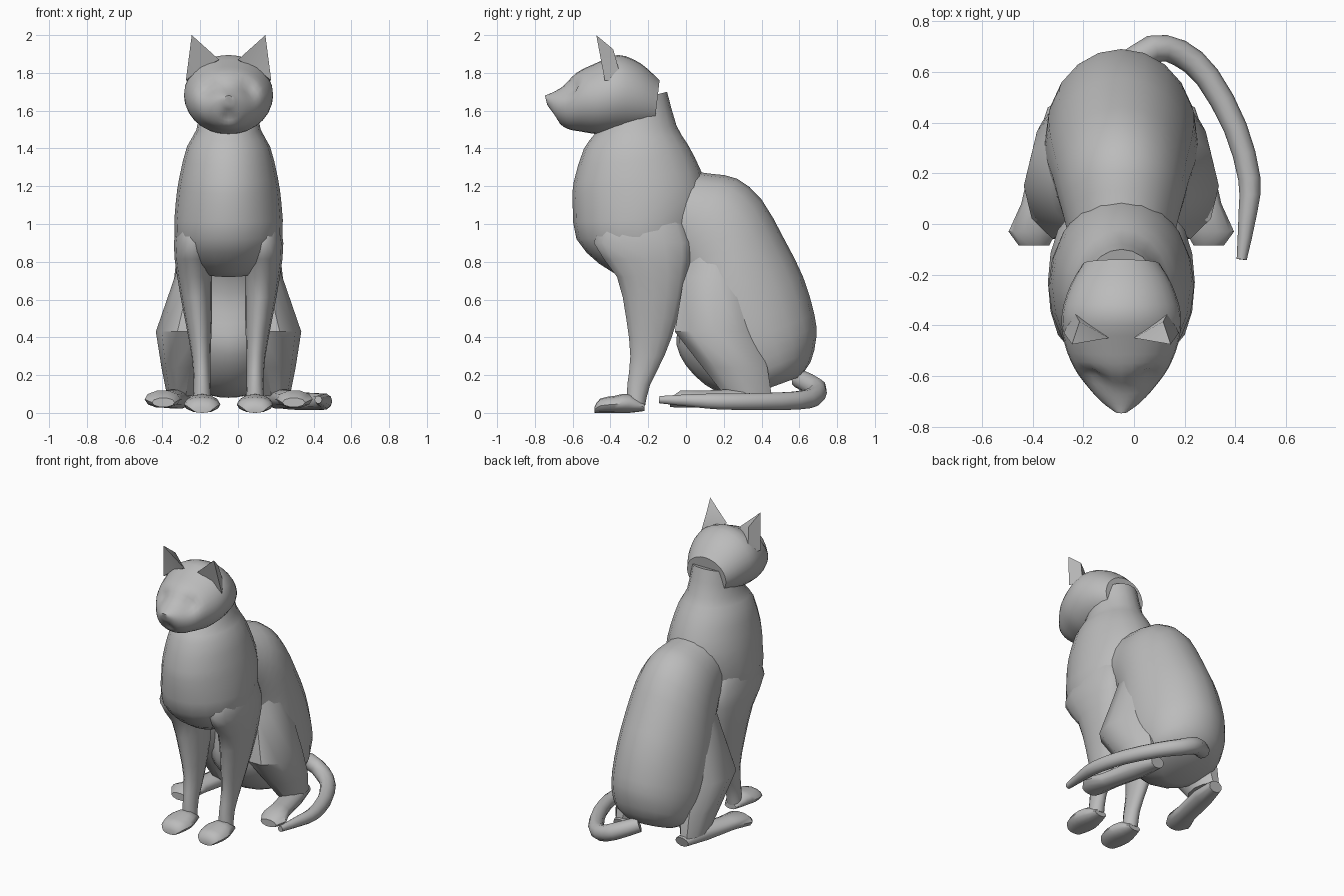
import bpy, bmesh, math
from mathutils import Vector

cube = bpy.data.objects.get("Cube")
if cube:
    bpy.data.objects.remove(cube, do_unlink=True)

CX = -0.05  # body centre line
grey = bpy.data.materials.new("plain grey")
grey.use_nodes = True
grey.diffuse_color = (0.5, 0.5, 0.5, 1)
grey.node_tree.nodes["Principled BSDF"].inputs["Base Color"].default_value = (0.5, 0.5, 0.5, 1)


def finish(name, bm, mirror=False, offset=CX, angle=50):
    bmesh.ops.recalc_face_normals(bm, faces=bm.faces)
    mesh = bpy.data.meshes.new(name)
    bm.to_mesh(mesh)
    bm.free()
    mesh.materials.append(grey)
    obj = bpy.data.objects.new(name, mesh)
    obj.location.x = offset
    bpy.context.collection.objects.link(obj)
    if mirror:
        obj.modifiers.new("Mirror", 'MIRROR').use_mirror_merge = False
    bpy.ops.object.select_all(action='DESELECT')
    obj.select_set(True)
    bpy.context.view_layer.objects.active = obj
    bpy.ops.object.shade_smooth_by_angle(angle=math.radians(angle))
    return obj


def spline(p0, p1, p2, p3, t):
    return 0.5 * (2 * p1 + (p2 - p0) * t + (2 * p0 - 5 * p1 + 4 * p2 - p3) * t * t
                  + (3 * p1 - p0 - 3 * p2 + p3) * t ** 3)


def loft(rings, sides=16, steps=2):
    """Skin elliptical rings given as (centre, half axis, half axis)."""
    last = len(rings) - 1
    dense = []
    for i in range(last):
        quad = [rings[min(max(i + k, 0), last)] for k in (-1, 0, 1, 2)]
        for s in range(steps):
            dense.append([spline(*(q[c] for q in quad), s / steps) for c in range(3)])
    dense.append(rings[-1])
    bm = bmesh.new()
    loops = []
    for c, u, v in dense:
        turns = [math.tau * k / sides for k in range(sides)]
        loops.append([bm.verts.new(c + u * math.cos(a) + v * math.sin(a)) for a in turns])
    for a, b in zip(loops, loops[1:]):
        for k in range(sides):
            n = (k + 1) % sides
            bm.faces.new((a[k], a[n], b[n], b[k]))
    bm.faces.new(loops[0])
    bm.faces.new(loops[-1])
    return bm


def side_ring(y1, z1, y2, z2, half, x=0):
    """Ring spanning two points of the side profile."""
    a, b = Vector((x, y1, z1)), Vector((x, y2, z2))
    return (a + b) / 2, Vector((half, 0, 0)), (a - b) / 2


def flat_ring(x, y, z, rx, ry):
    return Vector((x, y, z)), Vector((rx, 0, 0)), Vector((0, ry, 0))


# Neck and chest
finish("chest", loft([side_ring(*r) for r in (
    (-0.40, 1.62, -0.10, 1.70, 0.14), (-0.48, 1.48, -0.05, 1.52, 0.17),
    (-0.54, 1.40, 0.01, 1.42, 0.22), (-0.595, 1.22, 0.08, 1.28, 0.26),
    (-0.60, 1.10, 0.12, 1.12, 0.28), (-0.58, 0.92, 0.08, 0.95, 0.285),
    (-0.46, 0.79, 0.04, 0.82, 0.23), (-0.34, 0.72, -0.04, 0.75, 0.12))], 20))

# Back, belly and rump
finish("hindquarters", loft([side_ring(*r) for r in (
    (0.02, 1.28, -0.20, 0.85, 0.20), (0.14, 1.265, -0.10, 0.78, 0.225),
    (0.27, 1.24, -0.05, 0.68, 0.25), (0.40, 1.13, -0.03, 0.58, 0.27),
    (0.52, 0.92, -0.04, 0.47, 0.29), (0.62, 0.72, -0.05, 0.36, 0.30),
    (0.68, 0.52, 0.0, 0.25, 0.30), (0.69, 0.40, 0.10, 0.15, 0.28),
    (0.66, 0.27, 0.20, 0.10, 0.24), (0.60, 0.19, 0.30, 0.08, 0.15))], 20))

# Thighs with a pronounced knee
finish("thigh", loft([flat_ring(*r) for r in (
    (0.15, 0.16, 0.98, 0.06, 0.10), (0.165, 0.16, 0.72, 0.12, 0.18),
    (0.22, 0.15, 0.43, 0.165, 0.22), (0.24, 0.26, 0.24, 0.115, 0.18),
    (0.25, 0.33, 0.09, 0.075, 0.13))], 10, 1), True, angle=40)

# Hind feet splay outward
finish("hind_foot", loft([side_ring(*r) for r in (
    (0.47, 0.10, 0.45, 0.03, 0.05, 0.24), (0.30, 0.13, 0.30, 0.02, 0.075, 0.27),
    (0.08, 0.12, 0.08, 0.025, 0.075, 0.32), (-0.03, 0.12, -0.03, 0.025, 0.095, 0.35),
    (-0.085, 0.08, -0.085, 0.03, 0.06, 0.345))], 10, 1), True)

# Front legs
finish("front_leg", loft([flat_ring(*r) for r in (
    (0.17, -0.22, 1.06, 0.09, 0.19), (0.185, -0.23, 0.9, 0.105, 0.265),
    (0.18, -0.18, 0.72, 0.092, 0.19), (0.16, -0.18, 0.5, 0.072, 0.14),
    (0.145, -0.205, 0.3, 0.05, 0.092), (0.14, -0.25, 0.15, 0.045, 0.062),
    (0.14, -0.265, 0.04, 0.05, 0.05))], 14), True)

# Front paws
finish("front_paw", loft([side_ring(*r, 0.14) for r in (
    (-0.485, 0.03, -0.485, 0.0, 0.05), (-0.455, 0.075, -0.455, 0.0, 0.082),
    (-0.38, 0.09, -0.38, 0.0, 0.097), (-0.30, 0.10, -0.30, 0.0, 0.08),
    (-0.22, 0.05, -0.22, 0.01, 0.045))], 12), True)

# Head with shallow eye sockets and a mouth crease
head = loft([side_ring(*r) for r in (
    (-0.747, 1.68, -0.735, 1.63, 0.025), (-0.71, 1.695, -0.69, 1.55, 0.08),
    (-0.65, 1.73, -0.63, 1.505, 0.135), (-0.58, 1.80, -0.56, 1.49, 0.185),
    (-0.48, 1.85, -0.46, 1.475, 0.225), (-0.36, 1.895, -0.35, 1.48, 0.235),
    (-0.24, 1.85, -0.24, 1.49, 0.20), (-0.14, 1.76, -0.17, 1.50, 0.15))], 28, 3)
for v in head.verts:
    eye = Vector((math.copysign(0.105, v.co.x), -0.61, 1.72))
    v.co += Vector((0, 0.035, -0.01)) * math.exp(-((v.co - eye).length / 0.05) ** 2)
    mouth = Vector((0, -0.70, 1.57))
    v.co.y += 0.025 * math.exp(-((v.co - mouth).length / 0.035) ** 2)
finish("head", head)

# Pointed ears, hollow in front
ear = bmesh.new()
tip, inner, front, outer, low, back = [ear.verts.new(p) for p in (
    (0.195, -0.475, 2.0), (0.05, -0.45, 1.87), (0.15, -0.425, 1.82),
    (0.226, -0.43, 1.76), (0.19, -0.34, 1.76), (0.165, -0.385, 1.925))]
for face in ((tip, inner, front), (tip, front, outer), (tip, outer, back),
             (tip, back, inner), (outer, low, back), (back, low, inner),
             (inner, low, front), (front, low, outer)):
    ear.faces.new(face)
finish("ear", ear, True)

# Tail curling round the left side
path = [(-0.06, 0.60, 0.18, 0.05), (0.07, 0.69, 0.13, 0.055), (0.18, 0.675, 0.085, 0.053),
        (0.29, 0.58, 0.065, 0.05), (0.40, 0.38, 0.06, 0.047), (0.455, 0.18, 0.06, 0.044),
        (0.45, 0.05, 0.065, 0.037), (0.425, -0.14, 0.07, 0.02)]
points = [Vector(p[:3]) for p in path]
tail = []
for i, p in enumerate(points):
    along = points[min(i + 1, len(path) - 1)] - points[max(i - 1, 0)]
    across = along.cross(Vector((0, 0, 1))).normalized()
    up = across.cross(along).normalized()
    tail.append((p, across * path[i][3], up * path[i][3]))
finish("tail", loft(tail, 10), offset=0)
